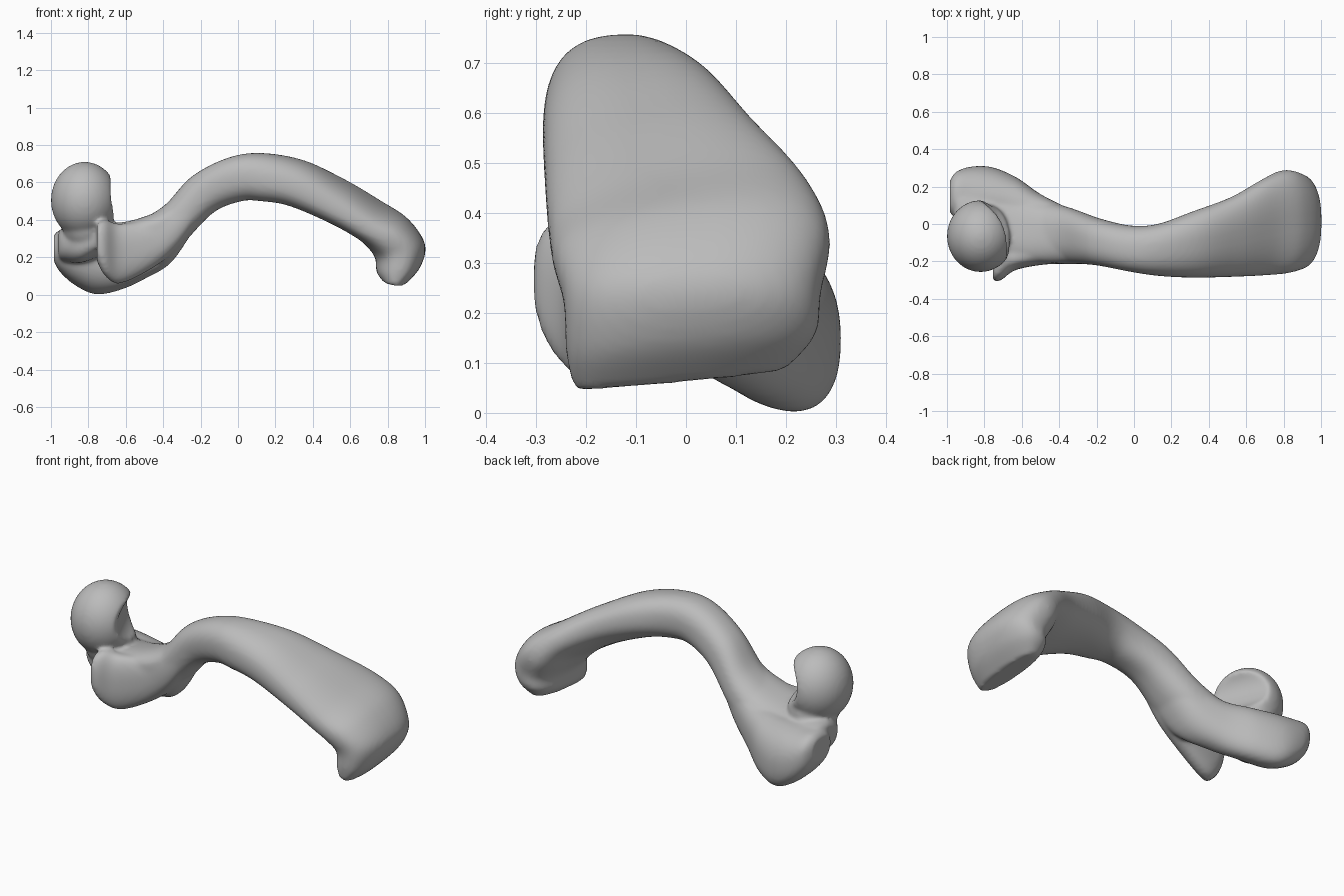
import bpy, bmesh, math
from mathutils import Vector

default = bpy.data.objects.get("Cube")
if default:
    bpy.data.objects.remove(default, do_unlink=True)

SIDES, STEPS, POWER = 40, 6, 2.4


def spline(a, b, c, d, t):
    """Smooth interpolation from b to c."""
    return b + 0.5 * t * (c - a + t * (2 * a - 5 * b + 4 * c - d + t * (3 * (b - c) + d - a)))


def squared(v):
    return math.copysign(abs(v) ** (2 / POWER), v)


def loft(bm, sections):
    """Section: top x, top z, bottom x, bottom z, y min, y max, rise toward the back."""
    pts = [sections[0]] + sections + [sections[-1]]
    rows = []
    for i in range(len(sections) - 1):
        for s in range(STEPS):
            rows.append([spline(*q, s / STEPS) for q in zip(*pts[i:i + 4])])
    rows.append(sections[-1])
    rings = []
    for xt, zt, xb, zb, y0, y1, rise in rows:
        ring = []
        for k in range(SIDES):
            a = math.tau * k / SIDES
            u, v = squared(math.cos(a)), squared(math.sin(a))
            ring.append(bm.verts.new((
                (xt + xb) / 2 + v * (xt - xb) / 2,
                (y0 + y1) / 2 + u * (y1 - y0) / 2,
                (zt + zb) / 2 + v * (zt - zb) / 2 + u * rise)))
        rings.append(ring)
    for r0, r1 in zip(rings, rings[1:]):
        for k in range(SIDES):
            n = (k + 1) % SIDES
            bm.faces.new((r0[k], r0[n], r1[n], r1[k]))
    bm.faces.new(rings[0])
    bm.faces.new(rings[-1])


def upright(x, top, bottom, y0, y1, rise=0):
    return (x, top, x, bottom, y0, y1, rise)


def hollowed_ellipsoid(bm, center, radii):
    """Ellipsoid pushed back by a slanted hollow on its inner side."""
    bite_z, bite_r = .53, .137
    verts = bmesh.ops.create_uvsphere(bm, u_segments=48, v_segments=32, radius=1)["verts"]
    for v in verts:
        v.co = Vector(center) + Vector(c * r for c, r in zip(v.co, radii))
        bite_x = -.585 - .45 * (v.co.y + .065)
        dx, dz = v.co.x - bite_x, v.co.z - bite_z
        if abs(dz) < bite_r:
            v.co.x = min(v.co.x, bite_x - math.sqrt(bite_r ** 2 - dz ** 2))


bm = bmesh.new()

# Arched shaft, widening and curling under into the far joint
loft(bm, [
    (-.52, .40, -.40, .21, -.20, .12, -.01),
    (-.39, .48, -.29, .28, -.21, .085, 0),
    (-.25, .63, -.13, .44, -.222, .03, 0),
    (-.06, .73, .02, .50, -.255, -.008, 0),
    (.12, .757, .13, .50, -.277, .0, .01),
    (.35, .715, .27, .48, -.287, .065, .025),
    (.57, .605, .48, .40, -.283, .145, .045),
    (.76, .49, .63, .32, -.275, .24, .05),
    (.91, .40, .70, .25, -.265, .288, .03),
    (1, .27, .735, .19, -.245, .27, .01),
    (.975, .15, .74, .125, -.24, .26, .02),
    (.895, .06, .775, .075, -.225, .2, .02)])

# Web that joins the shaft to the neck
loft(bm, [
    upright(-.3, .54, .32, -.2, .05),
    upright(-.42, .45, .25, -.21, .09, -.01),
    upright(-.58, .39, .23, -.2, .13, -.02),
    upright(-.72, .375, .21, -.18, .15, -.02),
    upright(-.84, .37, .17, -.15, .18),
    upright(-.93, .36, .18, -.08, .2),
    upright(-.96, .34, .2, -.03, .2)])

# Front prong
loft(bm, [
    upright(-.2, .62, .41, -.21, 0),
    upright(-.32, .5, .25, -.215, -.03),
    upright(-.46, .41, .14, -.215, -.08),
    upright(-.63, .38, .06, -.245, -.11),
    upright(-.71, .4, .1, -.3, -.13),
    upright(-.755, .385, .18, -.308, -.17)])

# Back prong
loft(bm, [
    upright(-.2, .62, .41, -.19, .02),
    upright(-.35, .47, .18, -.16, .085),
    upright(-.5, .37, .085, -.06, .16, -.015),
    upright(-.63, .34, .03, .02, .25, -.03),
    upright(-.76, .335, .01, .05, .304, -.04),
    upright(-.87, .34, .055, .05, .307, -.03),
    upright(-.95, .345, .12, .04, .28, -.01),
    upright(-.985, .32, .18, .06, .23)])

# Neck, and the round head above it
hollowed_ellipsoid(bm, (-.805, -.04, .37), (.135, .15, .14))
hollowed_ellipsoid(bm, (-.82, -.065, .505), (.18, .192, .205))

bmesh.ops.recalc_face_normals(bm, faces=bm.faces)
mesh = bpy.data.meshes.new("bone")
bm.to_mesh(mesh)
bm.free()
bone = bpy.data.objects.new("bone", mesh)
bpy.context.collection.objects.link(bone)

# Fuse the parts into one soft surface
remesh = bone.modifiers.new("fuse", "REMESH")
remesh.mode = "VOXEL"
remesh.voxel_size = 0.012
soften = bone.modifiers.new("soften", "SMOOTH")
soften.factor = 0.5
soften.iterations = 8
bpy.context.view_layer.objects.active = bone
bone.select_set(True)
for name in ("fuse", "soften"):
    bpy.ops.object.modifier_apply(modifier=name)

# Material and shading
grey = bpy.data.materials.new("bone grey")
grey.use_nodes = True
color = (.5, .5, .5, 1)
grey.diffuse_color = color
grey.node_tree.nodes["Principled BSDF"].inputs["Base Color"].default_value = color
bone.data.materials.clear()
bone.data.materials.append(grey)
bpy.ops.object.shade_smooth_by_angle(angle=math.radians(50))
